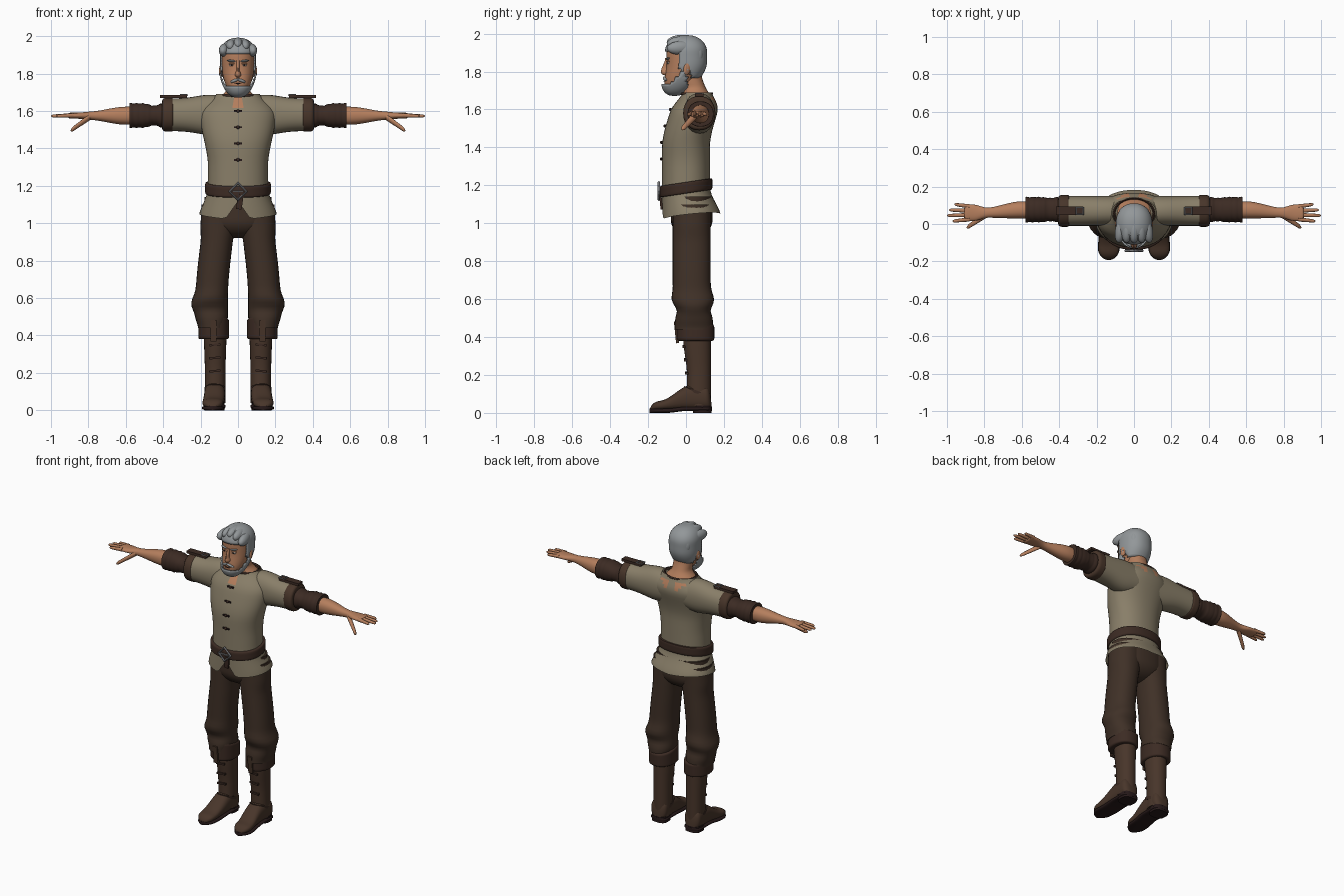
import bpy, bmesh, math
from mathutils import Matrix, Vector, Euler

cube = bpy.data.objects.get("Cube")
if cube:
    bpy.data.objects.remove(cube, do_unlink=True)


def material(name, red, green, blue):
    mat = bpy.data.materials.new(name)
    mat.use_nodes = True
    mat.diffuse_color = (red, green, blue, 1)
    mat.node_tree.nodes["Principled BSDF"].inputs["Base Color"].default_value = mat.diffuse_color
    return mat


skin = material("skin", .46, .21, .11)
hair = material("grey_hair", .29, .31, .32)
linen = material("olive_linen", .25, .21, .14)
cloth = material("brown_cloth", .05, .03, .02)
leather = material("dark_leather", .045, .024, .017)
boot = material("boot_leather", .065, .036, .023)
metal = material("steel", .2, .2, .21)
white = material("eye_white", .5, .47, .43)
dark = material("dark_brown", .02, .01, .01)
made = []


# Profile rules: soft step, bell-shaped swelling, rounded end
def ease(value, start, end):
    t = max(0, min(1, (value - start) / (end - start)))
    return t * t * (3 - 2 * t)


def bump(value, centre, width):
    return math.exp(-((value - centre) / width) ** 2)


def dome(value, end, length):
    return math.sqrt(1 - (1 - min(1, abs(value - end) / length)) ** 2)


def finish(name, bm, mats, mirror=False, thick=0):
    bmesh.ops.recalc_face_normals(bm, faces=bm.faces[:])
    mesh = bpy.data.meshes.new(name)
    bm.to_mesh(mesh)
    bm.free()
    obj = bpy.data.objects.new(name, mesh)
    bpy.context.collection.objects.link(obj)
    for mat in mats:
        mesh.materials.append(mat)
    if thick:
        obj.modifiers.new("thickness", "SOLIDIFY").thickness = thick
    if mirror:
        obj.modifiers.new("mirror", "MIRROR")
    made.append(obj)


def loft(name, mats, axis, start, end, shape, mirror=False, rows=24, segs=28, power=2.2,
         caps=True, keep=None, warp=None, paint=None, thick=0):
    """Sweep rounded sections along an axis; shape gives two centres and two radii."""
    bm = bmesh.new()
    rings = []
    for i in range(rows + 1):
        pos = start + (end - start) * (1 - math.cos(math.pi * i / rows)) / 2
        mid_a, mid_b, rad_a, rad_b = shape(pos)
        ring = []
        for k in range(segs):
            c, s = math.cos(math.tau * k / segs), math.sin(math.tau * k / segs)
            a = mid_a + max(rad_a, .001) * math.copysign(abs(c) ** (2 / power), c)
            b = mid_b + max(rad_b, .001) * math.copysign(abs(s) ** (2 / power), s)
            co = Vector({"x": (pos, a, b), "y": (a, pos, b), "z": (a, b, pos)}[axis])
            ring.append(bm.verts.new(warp(co) if warp else co))
        rings.append(ring)
    for low, high in zip(rings, rings[1:]):
        for k in range(segs):
            bm.faces.new((low[k - 1], low[k], high[k], high[k - 1]))
    if caps:
        bm.faces.new(rings[0])
        bm.faces.new(rings[-1])
    if keep:
        gone = [f for f in bm.faces if not keep(f.calc_center_median())]
        bmesh.ops.delete(bm, geom=gone, context="FACES")
    if paint:
        for face in bm.faces:
            face.material_index = paint(face.calc_center_median())
    finish(name, bm, mats, mirror, thick)


def finger(name, start, end, radius):
    def shape(x):
        t = (x - start[0]) / (end[0] - start[0])
        point = Vector(start).lerp(Vector(end), t)
        width = radius * (1 - t / 3) * dome(t, 1, .15)
        return point.y, point.z, width, width
    loft(name, [skin], "x", start[0], end[0], shape, mirror=True, rows=10, segs=12)


def block(name, mat, centre, size, rot=(0, 0, 0), mirror=False, ball=False):
    bm = bmesh.new()
    place = Matrix.LocRotScale(Vector(centre), Euler(rot), Vector(size))
    if ball:
        bmesh.ops.create_uvsphere(bm, u_segments=20, v_segments=12, radius=1, matrix=place)
    else:
        bmesh.ops.create_cube(bm, size=1, matrix=place)
    finish(name, bm, [mat], mirror)


def hoop(name, mat, centre, major, minor, sides, rot=(0, 0, 0)):
    bpy.ops.mesh.primitive_torus_add(location=centre, rotation=rot, major_radius=major,
                                     minor_radius=minor, major_segments=sides, minor_segments=8)
    obj = bpy.context.object
    obj.name = name
    obj.data.materials.append(mat)
    made.append(obj)
    return obj


# Shirt body: flared hem with a front notch, open collar
def shirt(z):
    flare, chest = ease(z, 1.2, 1), ease(z, 1.3, 1.6)
    shoulder = ease(z, 1.55, 1.7) ** 2
    return (0, .03 * flare + .06 * ease(z, 1.4, 1.7),
            .16 + .05 * flare + .045 * chest - .09 * shoulder,
            .126 + .03 * flare - .05 * shoulder)


def hem(co):
    weight = max(0, min(1, (1.16 - co.z) * 8))
    notch = max(0, .1 - 1.5 * abs(co.x)) if co.y < 0 else 0
    return co + Vector((0, 0, weight * (notch + .1 * co.y + .08 * abs(co.x))))


def shirt_paint(c):
    slit = c.y < 0 and c.z > 1.615 and abs(c.x) < .025
    nape = c.y > .09 and 1.6 < c.z < 1.67 and .025 < abs(c.x) < c.z - 1.57
    return int(slit or nape)


loft("shirt_body", [linen, skin], "z", 1.03, 1.69, shirt, rows=32, segs=48, caps=False,
     warp=hem, paint=shirt_paint)

# Sleeves share the arm axis
arm_y, arm_z = .07, 1.58
loft("shirt_sleeves", [linen], "x", .07, .38,
     lambda x: (arm_y, arm_z, .08, .087 + .02 * bump(x, .15, .1)), mirror=True)
hoop("collar_cord", leather, (0, .056, 1.683), .106, .007, 32).scale.y = .77

# Toggles down the chest
for i in range(4):
    height = 1.6 - .087 * i
    _, middle, _, depth = shirt(height)
    front = middle - depth
    block(f"toggle_{i}", dark, (0, front, height), (.045, .014, .01))
    block(f"toggle_knot_{i}", leather, (0, front - .004, height), (.009, .008, .009), ball=True)


# Belt, buckle and hanging end
def belt(z):
    edge = dome(z, 1.157, .01) * dome(z, 1.217, .01)
    return 0, 0, .17 + .006 * edge, .133 + .006 * edge


loft("belt", [leather], "z", 1.157, 1.217, belt, rows=8, segs=48,
     warp=lambda co: co + Vector((0, 0, .15 * co.y)))
hoop("belt_buckle", metal, (0, -.143, 1.17), .045, .007, 4, (math.pi / 2, 0, 0))
block("buckle_prong", metal, (0, -.145, 1.17), (.06, .008, .008))
block("belt_end", leather, (.01, -.132, 1.115), (.03, .012, .08), (.1, .15, 0))


# Leather arm bands, straps and gathered cuffs
def arm_band(x):
    edge = .015 * dome(x, .345, .01) * dome(x, .405, .02)
    return arm_y, arm_z, .07 + edge, .075 + edge


def cuff(x):
    pinch = bump(x, .45, .03)
    gather = .002 * math.sin(x * 200)
    return .077, 1.576, .067 - .005 * pinch + gather, .065 - .013 * pinch + gather


loft("arm_bands", [boot], "x", .345, .405, arm_band, mirror=True, rows=10)
loft("cuffs", [leather], "x", .39, .58, cuff, mirror=True)
block("shoulder_straps", leather, (.345, arm_y, 1.677), (.145, .045, .016), mirror=True)
for side, label in ((1, "left"), (-1, "right")):
    hoop(f"{label}_strap_buckle", metal, (.29 * side, arm_y, 1.685), .026, .005, 4,
         (0, 0, math.pi / 4))


# Forearms with flat palms, then fingers and thumbs
def forearm(x):
    wrist, palm = ease(x, .6, .8), ease(x, .78, .86)
    tip = dome(x, .91, .01)
    return (.075 - .015 * wrist, 1.575, (.046 - .02 * wrist + .018 * palm) * tip,
            (.048 - .026 * wrist - .006 * palm) * tip)


loft("forearms", [skin], "x", .56, .91, forearm, mirror=True)
for i, reach in enumerate((.97, 1, .99, .96)):
    finger(f"fingers_{i}", (.88, .025 + .023 * i, 1.577), (reach, .015 + .03 * i, 1.573), .012)
finger("thumbs", (.79, .05, 1.57), (.895, -.02, 1.495), .018)


# Trousers with folds gathered below the knee
def trouser_leg(z):
    swell = .012 * bump(z, .57, .05)
    folds = .012 * (bump(z, .6, .04) - bump(z, .54, .03))
    return (.1 + .04 * ease(z, 1.1, .6) + swell, .03 + .012 * ease(z, .7, .5),
            .086 + .01 * ease(z, .9, 1) + swell - .012 * ease(z, .5, .44), .1 + folds)


def hips(z):
    crotch = dome(z, .92, .1)
    return 0, .03, .18 * crotch, .11 * crotch


loft("trouser_hips", [cloth], "z", .92, 1.14, hips)
loft("trouser_legs", [cloth], "z", .44, 1.1, trouser_leg, mirror=True, rows=40)


# Boots: slanted turned-down top, shaft, foot, sole and heel
def boot_top(z):
    edge = .012 * dome(z, .38, .01) * dome(z, .49, .01)
    return .13, .05, .07 + edge, .087 + edge


def boot_shaft(z):
    calf = .01 * ease(z, .2, .4)
    return .122, .068 - calf, .055 + calf / 2, .063 + calf


def boot_foot(y):
    ends = dome(y, -.19, .06) * dome(y, .135, .03)
    height = (.025 + .042 * ease(y, -.14, .03)) * ends
    return .125 + .01 * ease(y, 0, -.15), .014 + height, .056 * ends, height


def boot_sole(y):
    ends = dome(y, -.193, .07) * dome(y, .137, .03)
    return .125 + .01 * ease(y, 0, -.15), .012 + .01 * ease(y, -.1, 0), .059 * ends, .012


loft("boot_tops", [leather], "z", .38, .49, boot_top, mirror=True, rows=12,
     warp=lambda co: co - Vector((0, 0, 1.9 * (co.z - .38) * (co.y - .03))))
loft("boot_shafts", [boot], "z", .04, .41, boot_shaft, mirror=True)
loft("boot_feet", [boot], "y", -.19, .135, boot_foot, mirror=True, power=2.5)
loft("boot_soles", [dark], "y", -.193, .137, boot_sole, mirror=True, power=3)
loft("boot_heels", [dark], "z", 0, .04, lambda z: (.125, .086, .053, .049), mirror=True,
     rows=1, power=3)
loft("instep_straps", [leather], "z", .1, .12, lambda z: (.123, .06, .057, .07), mirror=True,
     rows=1, warp=lambda co: co + Vector((0, 0, .35 * (.05 - co.y))))
for i in range(3):
    block(f"boot_laces_{i}", leather, (.123, .007 * i - .01, .35 - .07 * i), (.06, .016, .012),
          (0, .08, 0), mirror=True)
block("boot_tabs", boot, (.13, -.05, .425), (.032, .016, .115), (.1, 0, 0), mirror=True)


# Neck, head and nose
def neck(z):
    base = ease(z, 1.72, 1.65)
    return 0, .055 - .035 * ease(z, 1.66, 1.79), .06 + .05 * base, .062 + .018 * base


def skull(z):
    size = dome(z, 1.68, .18) * dome(z, 1.98, .08)
    return 0, -.065 * ease(z, 1.85, 1.65), .088 * size, .102 * size


def nose(z):
    tip = ease(z, 1.87, 1.8) * dome(z, 1.78, .015)
    return 0, -.1, .009 + .009 * bump(z, 1.795, .012), .01 + .022 * tip


loft("neck", [skin], "z", 1.6, 1.79, neck)
loft("head", [skin], "z", 1.68, 1.98, skull, segs=40)
loft("nose", [skin], "z", 1.78, 1.87, nose, rows=14, segs=14)

# Paired face parts
for name, mat, centre, size, rot in (
        ("ears", skin, (.09, .006, 1.815), (.011, .02, .034), (-.15, 0, .35)),
        ("eyes", white, (.034, -.092, 1.845), (.014, .008, .006), (0, 0, .2)),
        ("irises", dark, (.033, -.098, 1.845), (.005, .004, .005), (0, 0, 0)),
        ("eyelids", skin, (.034, -.093, 1.853), (.018, .009, .005), (0, 0, .2)),
        ("eyebrows", hair, (.036, -.096, 1.868), (.024, .009, .006), (0, -.1, .25)),
        ("moustache", hair, (.019, -.11, 1.762), (.025, .011, .008), (0, .35, .3))):
    block(name, mat, centre, size, rot, mirror=True, ball=True)
block("mouth", dark, (0, -.111, 1.746), (.02, .007, .003), ball=True)


# Hair and beard: shells grown from the skull and trimmed, plus swept locks
def shell(z):
    _, middle, width, depth = skull(z)
    return 0, middle, width + .009, depth + .009


def hair_area(c):
    sides = c.z > 1.8 and c.y > -.035
    nape = c.z > 1.765 and c.y > .025
    return c.z > 1.912 or sides or nape


def beard_area(c):
    return c.y < .005 and c.z < 1.738 + max(0, c.y + .085) * .9


loft("hair_cap", [hair], "z", 1.68, 1.98, shell, rows=32, segs=40, keep=hair_area, thick=.008,
     warp=lambda co: co + Vector((0, 0, .09 * (co.z - 1.85))))
loft("beard", [hair], "z", 1.68, 1.98, shell, rows=32, segs=40, keep=beard_area, thick=.008)
for i in range(-2, 3):
    block(f"top_lock_{i + 2}", hair, (.035 * i, -.03, 1.957 - .008 * i * i),
          (.03, .072, .036), (.05, 0, .1 * i), ball=True)
for i in range(-1, 2):
    block(f"back_lock_{i + 1}", hair, (.045 * i, .075 - .01 * i * i, 1.89), (.035, .028, .06), ball=True)

# Shading: smooth surfaces, crisp edges
bpy.ops.object.select_all(action="DESELECT")
for obj in made:
    obj.select_set(True)
bpy.context.view_layer.objects.active = made[0]
bpy.ops.object.shade_smooth_by_angle(angle=math.radians(45))
